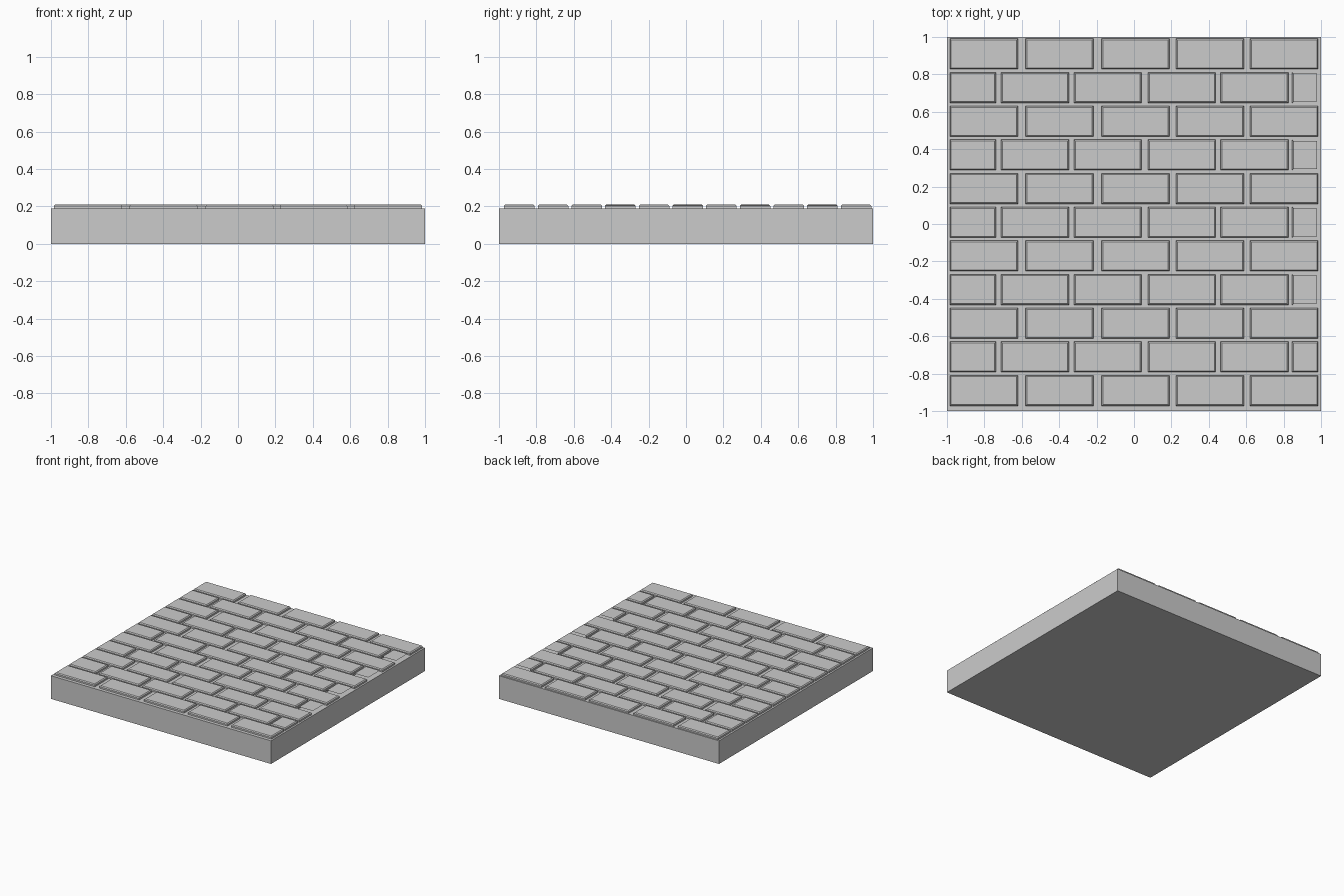
import bpy, bmesh
from mathutils import Matrix, Vector

if "Cube" in bpy.data.objects:
    bpy.data.objects.remove(bpy.data.objects["Cube"])

SLAB_TOP, BRICK_TOP, BEVEL = 0.19, 0.21, 0.007
ROWS, PITCH, FIRST_Y, DEPTH = 11, 0.18, -0.891, 0.163


def add_object(name, bm):
    mesh = bpy.data.meshes.new(name)
    bm.to_mesh(mesh)
    bm.free()
    obj = bpy.data.objects.new(name, mesh)
    bpy.context.collection.objects.link(obj)
    return obj


def add_box(name, lo, hi, brick=False, open_sides=False):
    lo, hi = Vector(lo), Vector(hi)
    bm = bmesh.new()
    bmesh.ops.create_cube(bm, size=1, matrix=Matrix.Translation((lo + hi) / 2)
                          @ Matrix.Diagonal((*(hi - lo), 1)))
    if brick:
        # chamfer the upper rim and drop the hidden underside
        rim = [e for e in bm.edges if all(v.co.z > hi.z - 1e-4 for v in e.verts)]
        bmesh.ops.bevel(bm, geom=rim, offset=BEVEL, segments=1, affect='EDGES')
        bm.normal_update()
        drop = [f for f in bm.faces if f.normal.z < -0.9
                or (open_sides and (abs(f.normal.y) > 0.3 or f.normal.x > 0.3))]
        bmesh.ops.delete(bm, geom=drop, context='FACES')
    return add_object(name, bm)


# Mortar slab
add_box("mortar_slab", (-1, -1, 0), (1, 1, SLAB_TOP))

# Running-bond brick rows: whole rows and offset rows with cut end bricks
whole = [(-0.985, -0.62), (-0.58, -0.217), (-0.173, 0.19), (0.225, 0.587), (0.62, 0.985)]
offset = [(-0.985, -0.738), (-0.71, -0.348), (-0.32, 0.04), (0.075, 0.437),
          (0.463, 0.825), (0.846, 0.985)]
for r in range(ROWS):
    y = FIRST_Y + r * PITCH
    spans = offset if r % 2 else whole
    for i, (x0, x1) in enumerate(spans):
        # right-hand cut bricks above the first offset row are only a cap and left wall
        cap_only = r > 1 and r % 2 == 1 and i == len(spans) - 1
        add_box(f"brick_{r + 1}_{i + 1}", (x0, y - DEPTH / 2, SLAB_TOP),
                (x1, y + DEPTH / 2, BRICK_TOP), True, cap_only)
